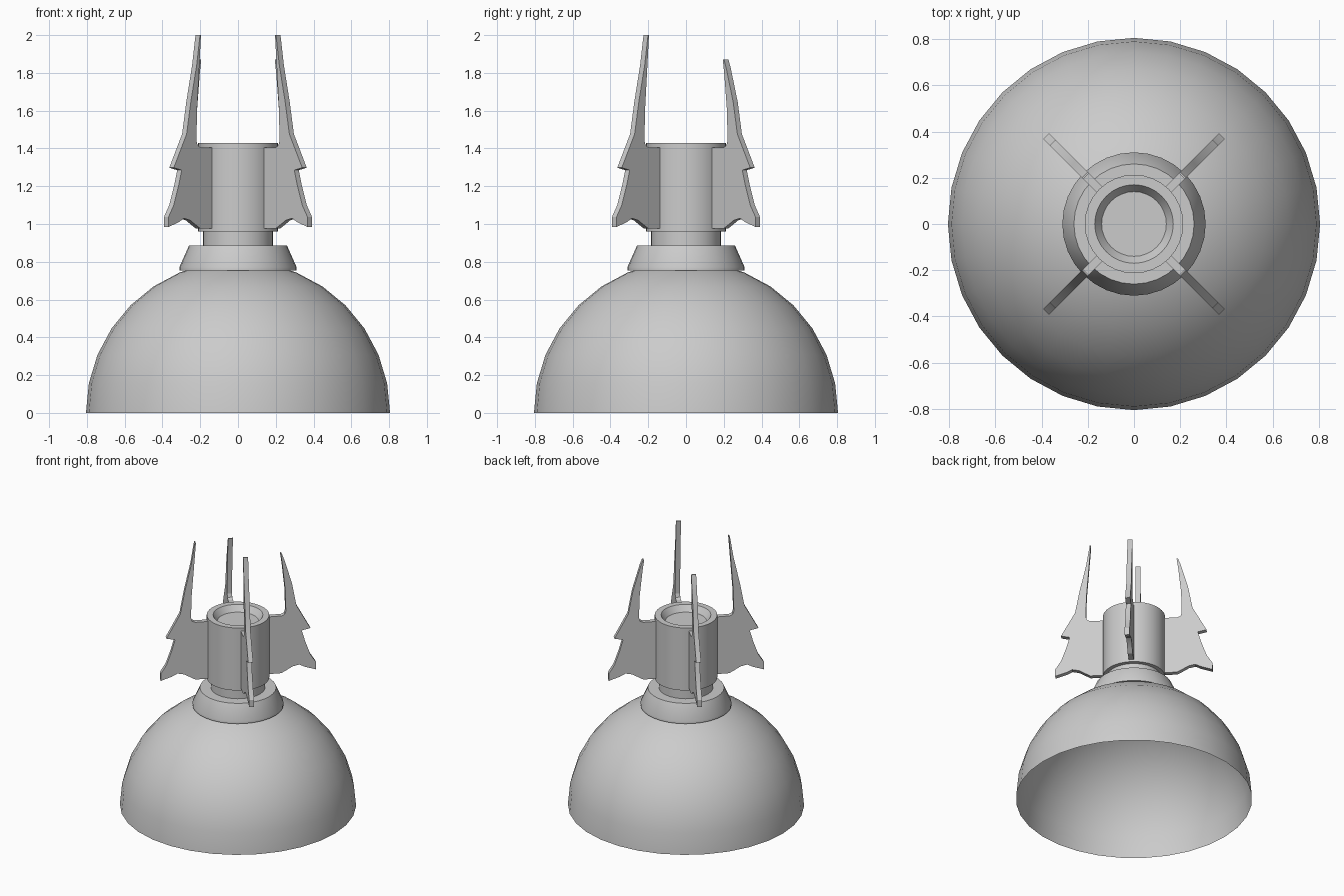
import bpy, bmesh
from math import sin, cos, pi, radians, sqrt

if "Cube" in bpy.data.objects:
    bpy.data.objects.remove(bpy.data.objects["Cube"])

SEG = 32


def finish(name, bm, angle=30):
    bmesh.ops.remove_doubles(bm, verts=bm.verts, dist=1e-5)
    mesh = bpy.data.meshes.new(name)
    bm.to_mesh(mesh)
    bm.free()
    ob = bpy.data.objects.new(name, mesh)
    bpy.context.collection.objects.link(ob)
    bpy.ops.object.select_all(action='DESELECT')
    ob.select_set(True)
    bpy.context.view_layer.objects.active = ob
    bpy.ops.object.shade_smooth_by_angle(angle=radians(angle))
    return ob


def lathe(name, profile):
    """Revolve (radius, z) points, listed bottom to top, around z."""
    bm = bmesh.new()
    verts = [bm.verts.new((r, 0, z)) for r, z in profile]
    edges = [bm.edges.new(pair) for pair in zip(verts, verts[1:])]
    bmesh.ops.spin(bm, geom=verts + edges, cent=(0, 0, 0), axis=(0, 0, 1),
                   angle=2 * pi, steps=SEG, use_merge=True)
    bmesh.ops.remove_doubles(bm, verts=bm.verts, dist=1e-5)
    bmesh.ops.recalc_face_normals(bm, faces=bm.faces)
    return finish(name, bm)


def fin(name, outline, sx, sy, thick=0.034):
    """Extrude an (x = y, z) outline standing on a diagonal."""
    bm = bmesh.new()
    h = thick / 2 / sqrt(2)
    face = bm.faces.new([bm.verts.new((sx * (d - h), sy * (d + h), z))
                         for d, z in outline])
    ext = bmesh.ops.extrude_face_region(bm, geom=[face])
    moved = [v for v in ext['geom'] if isinstance(v, bmesh.types.BMVert)]
    bmesh.ops.translate(bm, verts=moved, vec=(sx * 2 * h, -sy * 2 * h, 0))
    if not any(face in e.link_faces for e in bm.edges):
        bm.faces.new(face.verts)
    bmesh.ops.holes_fill(bm, edges=bm.edges)
    bmesh.ops.recalc_face_normals(bm, faces=bm.faces)
    return finish(name, bm, 20)


# Open hollow dome
R = 0.805
lathe("dome", [(R * cos(i * pi / 16), R * sin(i * pi / 16)) for i in range(8)]
      + [(0, R)])

# Tapered collar and neck
lathe("collar", [(0, 0.755), (0.31, 0.755), (0.31, 0.772), (0.26, 0.885),
                 (0, 0.885)])
lathe("neck", [(0.185, 0.875), (0.185, 0.97)])

# Barrel with a shallow recessed top
lathe("barrel", [(0, 0.96), (0.213, 0.96), (0.213, 1.43), (0.17, 1.43),
                 (0.14, 1.385), (0, 1.385)])

# Fins: shared body, taller blades in front, shorter ones behind
body = [(0.262, 1.645), (0.284, 1.476), (0.352, 1.298), (0.310, 1.285),
        (0.327, 1.2), (0.352, 1.10), (0.38, 1.037), (0.38, 0.984),
        (0.325, 1.01), (0.298, 1.03), (0.265, 1.02), (0.235, 0.995),
        (0.21, 0.975), (0.138, 0.975), (0.138, 1.405), (0.21, 1.405),
        (0.226, 1.415), (0.232, 1.44), (0.229, 1.6)]
front_tip = [(0.219, 1.79), (0.208, 2.0), (0.213, 2.0), (0.231, 1.84)]
back_tip = [(0.215, 1.79), (0.207, 1.87), (0.213, 1.87), (0.225, 1.825)]
for side, sx in (("left", -1), ("right", 1)):
    fin("front_fin_" + side, body + front_tip, sx, -1)
    fin("back_fin_" + side, body + back_tip, sx, 1)
